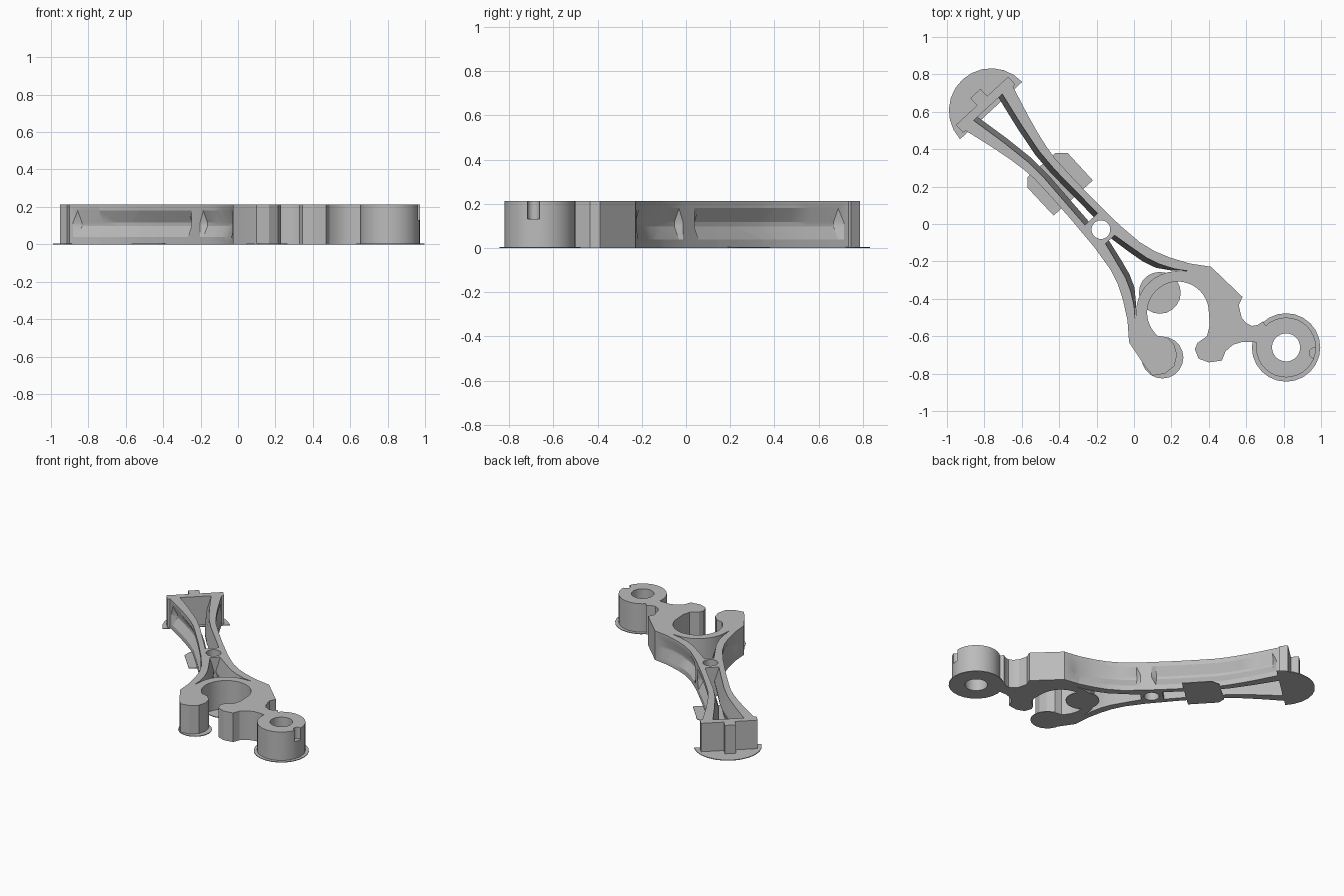
import bpy, bmesh, math
from mathutils import Vector

if "Cube" in bpy.data.objects:
    bpy.data.objects.remove(bpy.data.objects["Cube"])

H = 0.213           # height of the lever
PAD = 0.005         # thickness of the adhesion pads

grey = bpy.data.materials.new("light grey")
grey.use_nodes = True
colour = (0.5, 0.5, 0.5, 1)
grey.diffuse_color = colour
grey.node_tree.nodes["Principled BSDF"].inputs["Base Color"].default_value = colour

# Plan coordinates are in hundredths; the arm has its own axis through the pivot
PIVOT = Vector((-17.7, -3))
AXIS = Vector((0.678, -0.735)).normalized()
SIDE = Vector((-AXIS.y, AXIS.x))


def arm(u, v):
    return PIVOT + AXIS * u + SIDE * v


def arms(points, sign=1):
    return [arm(u, v * sign) for u, v in points]


def circle(cx, cy, r, start=0, end=360, n=32):
    full = end - start == 360
    steps = n if full else n - 1
    return [Vector((cx + r * math.cos(math.radians(start + (end - start) * i / steps)),
                    cy + r * math.sin(math.radians(start + (end - start) * i / steps))))
            for i in range(n)]


def loft(name, layers):
    """Solid through matching plan outlines, given as (height, outline)."""
    bm = bmesh.new()
    rings = [[bm.verts.new((p[0] / 100, p[1] / 100, z)) for p in outline]
             for z, outline in layers]
    n = len(rings[0])
    for low, high in zip(rings, rings[1:]):
        for i in range(n):
            j = (i + 1) % n
            bm.faces.new((low[i], low[j], high[j], high[i]))
    bm.faces.new(rings[0][::-1])
    bm.faces.new(rings[-1])
    bmesh.ops.recalc_face_normals(bm, faces=bm.faces)
    mesh = bpy.data.meshes.new(name)
    bm.to_mesh(mesh)
    bm.free()
    mesh.materials.append(grey)
    ob = bpy.data.objects.new(name, mesh)
    bpy.context.collection.objects.link(ob)
    return ob


def prism(name, outline, z0=0, z1=H):
    return loft(name, [(z0, outline), (z1, outline)])


def cut(ob, cutters):
    for c in cutters:
        m = ob.modifiers.new("cut", "BOOLEAN")
        m.operation, m.solver, m.object = "DIFFERENCE", "EXACT", c
    bpy.context.view_layer.update()
    mesh = bpy.data.meshes.new_from_object(
        ob.evaluated_get(bpy.context.evaluated_depsgraph_get()))
    ob.modifiers.clear()
    ob.data = mesh
    for c in cutters:
        bpy.data.objects.remove(c)


# Arm edge, shared by both sides
edge = [(-88, 17.3), (-79, 14.8), (-70, 12.4), (-61, 10.3), (-52, 8.6), (-44, 7.7),
        (-30, 7.7), (-16, 8), (5, 9), (19, 10.7), (28, 13.3), (36, 17), (45.5, 22.6),
        (54.5, 29.8)]
end_plate = [(-88, 19), (-93.7, 19), (-93.7, 3.7), (-99, 3.7)]

# Jaw on the right with the neck to the eyelet, then the hook on the left
jaw = [(58, -39), (56, -43.5), (57.5, -50), (60, -53), (63, -54.5), (66, -54), (69, -52),
       (73, -59), (72, -65), (67, -63.5), (63, -63), (58, -63), (53, -64.5), (49, -68),
       (47, -73), (40, -74), (34.5, -72), (32.5, -67), (34, -63.5), (39, -60),
       (40.5, -54)]
hook = [(17.5, -60.5), (21.5, -64.5), (23, -70), (21.5, -76), (16.5, -80), (10, -81),
        (6.5, -77)]
socket = circle(23.5, -47.3, 16.5, 0, 229, 28)

outline = (arms(end_plate[::-1]) + arms(edge) + jaw + socket + hook
           + arms(edge[::-1], -1) + arms(end_plate, -1))
lever = prism("lever_body", outline)

# Openings whose side walls bulge inward at mid height
BULGE = 2.8


def opening(name, half, closing=()):
    def ring(bulge):
        inner = [(u, v - bulge * k) for u, v, k in half]
        return arms(inner) + list(closing) + arms(inner[::-1], -1)
    mid = H / 2
    return loft(name, [(-0.01, ring(0)), (0.03, ring(0)), (mid - 0.01, ring(BULGE)),
                       (mid + 0.01, ring(BULGE)), (H - 0.01, ring(0)), (H + 0.01, ring(0))])


rear_slot = opening("rear_slot_cutter", [(-89, 10.4, 1), (-70, 6.7, 1), (-53, 4.1, 1),
                                         (-40, 3.6, 1), (-7.6, 4.6, 1)])
wall = [arm(60.4 - 22.2 * math.cos(math.radians(a)), 22.2 * math.sin(math.radians(a)))
        for a in range(50, -51, -10)]
front_window = opening("front_window_cutter",
                       [(7.2, 3.3, 0.9), (20, 6, 1), (28, 7.8, 1), (35, 10.6, 1),
                        (42, 14.6, 0.5), (47.5, 19, 0)], wall)
pivot_hole = prism("pivot_cutter", circle(PIVOT.x, PIVOT.y, 5), -0.02, H + 0.02)


# Chevron grooves along the outer flanks
def edge_v(u):
    for (a, va), (b, vb) in zip(edge, edge[1:]):
        if a <= u <= b:
            return va + (vb - va) * (u - a) / (b - a)
    return edge[-1][1]


def groove(name, u0, u1, depth, tip, sign):
    us = [u0, u0 + 3] + [u for u, v in edge if u0 + 4 < u < u1 - 4] + [u1 - 3, u1]
    depths = [0] + [depth] * (len(us) - 2) + [0]
    if tip:
        depths[-2] = depth * 0.5

    def ring(k):
        inside = [(u, edge_v(u) + 0.15 - k * d) for u, d in zip(us, depths)]
        outside = [(u, edge_v(u) + 4) for u in us[::-1]]
        return arms(inside + outside, sign)
    return loft(name, [(0.035, ring(0)), (H / 2 - 0.01, ring(1)),
                       (H / 2 + 0.01, ring(1)), (H - 0.03, ring(0))])


grooves = []
for s in (1, -1):
    grooves.append(groove("rear_groove_cutter", -86, -1, 3.2, False, s))
    grooves.append(groove("front_groove_cutter", 6, 52, 3.2, True, s))
cut(lever, [rear_slot, front_window, pivot_hole] + grooves)

# Eyelet with its bore and side notch
eye = (81.3, -66)
eyelet = prism("eyelet", circle(*eye, 16))
cut(eyelet, [prism("bore_cutter", circle(*eye, 7.5), -0.02, H + 0.02),
             prism("notch_cutter", circle(96.5, -69, 2.8, n=16), 0.13, H + 0.02)])

# Thin pads under the extremities
eyelet_pad = prism("eyelet_pad", circle(*eye, 18.3, n=24), 0, PAD)
cut(eyelet_pad, [prism("pad_bore_cutter", circle(*eye, 7.5), -0.02, 0.02)])
prism("hook_pad", circle(15.2, -71.4, 11.2, n=20), 0, PAD)
prism("socket_pad", circle(13.8, -36.8, 11.2, n=20), 0, PAD)
head = arm(-87, 0)
tilt = math.degrees(math.atan2(SIDE.y, SIDE.x))
prism("head_pad", circle(head.x + 0.3, head.y - 0.3, 22.6, tilt, tilt + 180, 13), 0, PAD)
prism("arm_pad", [(-42, 38), (-35.5, 38), (-22, 23.3), (-43, 4.5), (-57, 19.5), (-57, 25)],
      0, PAD)

# Smooth round walls, crisp edges
for ob in bpy.context.collection.objects:
    ob.select_set(ob.type == "MESH" and ob.name in ("lever_body", "eyelet"))
bpy.context.view_layer.objects.active = lever
bpy.ops.object.shade_smooth_by_angle(angle=math.radians(25))
